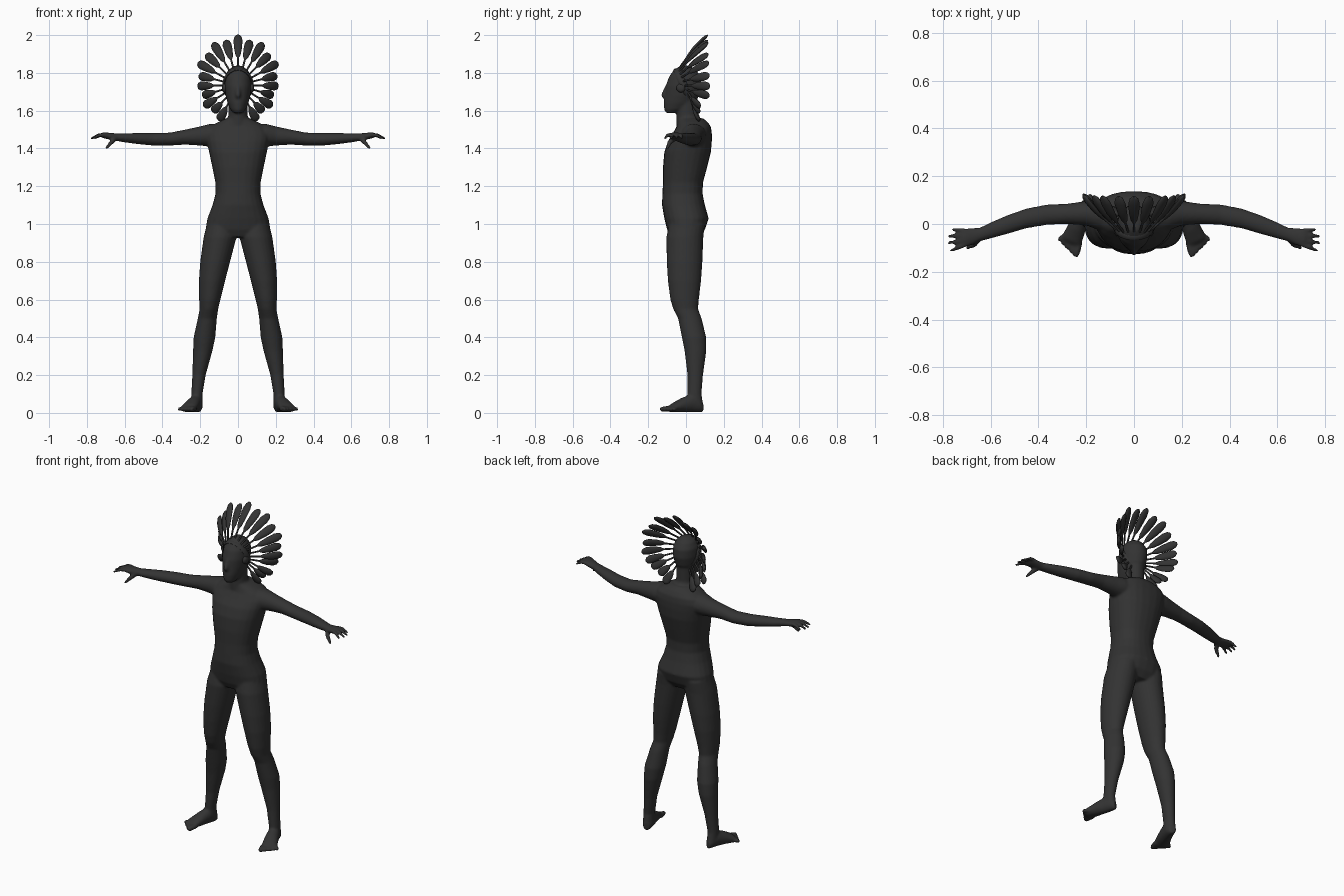
import bpy, bmesh, math
from mathutils import Vector as V

mat = bpy.data.materials.new("charcoal")
mat.diffuse_color = (0.033, 0.033, 0.033, 1)


def rings(bm, secs, n=20, power=2.0):
    """Closed loft through (centre, u, v) superelliptic sections."""
    loops = []
    for c, u, v in secs:
        loop = []
        for i in range(n):
            a = 2 * math.pi * i / n
            ca, sa = math.cos(a), math.sin(a)
            e = 2 / power
            loop.append(bm.verts.new(V(c) + V(u) * math.copysign(abs(ca) ** e, ca)
                                     + V(v) * math.copysign(abs(sa) ** e, sa)))
        loops.append(loop)
    faces = [bm.faces.new(loops[0]), bm.faces.new(loops[-1])]
    for a, b in zip(loops, loops[1:]):
        for i in range(n):
            j = (i + 1) % n
            faces.append(bm.faces.new((a[i], a[j], b[j], b[i])))
    bmesh.ops.recalc_face_normals(bm, faces=faces)


def stack(bm, rows, s=1, power=2.0):
    """Rows (z, x0, x1, y0, y1), mirrored in x by s."""
    rings(bm, [((s * (a + b) / 2, (c + d) / 2, z), ((b - a) / 2, 0, 0), (0, (d - c) / 2, 0))
               for z, a, b, c, d in rows], 24, power)


def sweep(bm, pts, side, wide, thick, n=10):
    """Tube through points, wide along side and thick across it."""
    pts = [V(p) for p in pts]
    secs = []
    for i, p in enumerate(pts):
        d = (pts[min(i + 1, len(pts) - 1)] - pts[max(i - 1, 0)]).normalized()
        w = V(side)
        w = (w - d * w.dot(d)).normalized()
        secs.append((p, w * wide[i], d.cross(w) * thick[i]))
    rings(bm, secs, n)


def finish(name, bm, angle=60):
    me = bpy.data.meshes.new(name)
    bm.to_mesh(me)
    bm.free()
    me.materials.append(mat)
    ob = bpy.data.objects.new(name, me)
    bpy.context.collection.objects.link(ob)
    bpy.ops.object.select_all(action='DESELECT')
    ob.select_set(True)
    bpy.context.view_layer.objects.active = ob
    bpy.ops.object.shade_smooth_by_angle(angle=math.radians(angle))
    return ob


bm = bmesh.new()
# torso
stack(bm, [(z, -w, w, a, b) for z, w, a, b in [
    (0.93, 0.14, -0.08, 0.07), (0.97, 0.172, -0.10, 0.10), (1.03, 0.162, -0.115, 0.12),
    (1.10, 0.135, -0.127, 0.10), (1.16, 0.119, -0.125, 0.088), (1.22, 0.12, -0.122, 0.09),
    (1.30, 0.136, -0.122, 0.112), (1.38, 0.153, -0.115, 0.132), (1.44, 0.165, -0.095, 0.137),
    (1.48, 0.17, -0.07, 0.137), (1.515, 0.15, -0.05, 0.132), (1.54, 0.105, -0.045, 0.115),
    (1.56, 0.06, -0.045, 0.09)]], power=2.3)
# neck
stack(bm, [(1.52, -0.06, 0.06, -0.05, 0.09), (1.58, -0.05, 0.05, -0.05, 0.06),
           (1.68, -0.05, 0.05, -0.05, 0.06)])
# head
stack(bm, [(z, -w, w, a, b) for z, w, a, b in [
    (1.588, 0.022, -0.105, -0.05), (1.605, 0.04, -0.116, 0.0), (1.64, 0.055, -0.118, 0.045),
    (1.68, 0.066, -0.113, 0.07), (1.73, 0.073, -0.108, 0.082), (1.78, 0.07, -0.09, 0.078),
    (1.815, 0.052, -0.065, 0.055), (1.838, 0.02, -0.03, 0.02)]])
# nose
sweep(bm, [(0, -0.103, 1.73), (0, -0.122, 1.68), (0, -0.115, 1.67)], (1, 0, 0),
      [0.008, 0.014, 0.012], [0.008, 0.012, 0.008])

for s in (-1, 1):
    # leg
    stack(bm, [(z, a, b, c, d) for z, a, b, c, d in [
        (1.00, 0.01, 0.165, -0.09, 0.10), (0.93, 0.008, 0.182, -0.104, 0.092),
        (0.80, 0.042, 0.2, -0.102, 0.087), (0.70, 0.068, 0.207, -0.096, 0.08),
        (0.60, 0.093, 0.206, -0.083, 0.068), (0.55, 0.105, 0.203, -0.068, 0.064),
        (0.50, 0.112, 0.213, -0.042, 0.083), (0.40, 0.12, 0.235, -0.022, 0.107),
        (0.33, 0.135, 0.238, -0.008, 0.108), (0.20, 0.171, 0.242, 0.008, 0.09),
        (0.10, 0.188, 0.247, 0.008, 0.082), (0.05, 0.188, 0.247, 0.008, 0.09)]], s)
    # foot
    rings(bm, [((s * x, y, h / 2 + 0.003), (s * 0.91 * w, 0.41 * w, 0), (0, 0, h / 2))
               for x, y, w, h in [(0.208, 0.088, 0.018, 0.05), (0.213, 0.065, 0.03, 0.08),
                                  (0.225, 0.025, 0.035, 0.095), (0.243, -0.025, 0.04, 0.075),
                                  (0.262, -0.07, 0.045, 0.048), (0.267, -0.082, 0.042, 0.035)]])
    # toes
    for i in range(5):
        t = i / 4
        r = 0.015 - 0.005 * t
        a = V((s * (0.23 + 0.066 * t), -0.08 + 0.03 * t, 0.024))
        b = V((s * (0.245 + 0.073 * t), -0.138 + 0.068 * t, 0.018))
        sweep(bm, [a, a.lerp(b, 0.7), b], (1, 0, 0), [r, r, r * 0.7], [r, r, r * 0.7])
    # arm, wrist and palm
    rings(bm, [((s * x, (a + b) / 2, (c + d) / 2), (0, (b - a) / 2, 0), (0, 0, (d - c) / 2))
               for x, a, b, c, d in [
                   (0.09, -0.04, 0.11, 1.40, 1.53), (0.15, -0.025, 0.106, 1.41, 1.53),
                   (0.20, -0.006, 0.096, 1.415, 1.517), (0.28, 0, 0.085, 1.42, 1.5),
                   (0.36, -0.003, 0.082, 1.415, 1.484), (0.45, -0.018, 0.065, 1.415, 1.482),
                   (0.53, -0.042, 0.037, 1.423, 1.482), (0.60, -0.061, 0.007, 1.432, 1.48),
                   (0.645, -0.073, -0.015, 1.44, 1.48), (0.68, -0.09, -0.016, 1.447, 1.483),
                   (0.71, -0.097, -0.02, 1.453, 1.486), (0.722, -0.093, -0.026, 1.458, 1.482)]])
    # fingers
    for i, tip in enumerate([(0.762, -0.022), (0.779, -0.05), (0.779, -0.08), (0.768, -0.112)]):
        a = V((s * 0.70, -0.03 - 0.018 * i, 1.472))
        b = V((s * tip[0], tip[1], 1.452))
        sweep(bm, [a, a.lerp(b, 0.5) + V((0, 0, 0.008)), b], (0, 1, 0),
              [0.011, 0.01, 0.007], [0.011, 0.01, 0.007])
    # thumb
    sweep(bm, [(s * 0.65, -0.06, 1.455), (s * 0.672, -0.088, 1.43), (s * 0.70, -0.10, 1.398)],
          (0, 1, 0), [0.015, 0.013, 0.008], [0.014, 0.012, 0.007])

body = finish("body", bm)
fuse = body.modifiers.new("fuse", 'REMESH')
fuse.mode = 'VOXEL'
fuse.voxel_size = 0.007
fuse.use_smooth_shade = True
soft = body.modifiers.new("soften", 'SMOOTH')
soft.factor = 0.5
soft.iterations = 4

# feather fan, swept backwards
bm = bmesh.new()
N = 21
roots = []
for i in range(N):
    t = 2 * i / (N - 1) - 1
    a = math.radians(152) * t
    up = math.cos(a)
    out = V((math.sin(a), 0, up))
    tang = V((math.cos(a), 0, -math.sin(a)))
    r0 = 0.085
    r1 = 0.205 + 0.053 * max(0, up) ** 0.8 + (0.008 if i % 2 == 0 else -0.01)
    back = 0.115 if up > -0.5 else 0.07
    root = V((0, -0.005 - 0.035 * up, 1.735)) + out * r0
    tip = V((0, back + 0.012 * (1 - abs(up)), 1.735)) + out * r1
    roots.append(root)
    bow = out * 0.012
    fr = [0, 0.28, 0.36, 0.55, 0.8, 0.94, 1.0]
    pts = [root.lerp(tip, f) + bow * math.sin(math.pi * f) for f in fr]
    sweep(bm, pts, tang, [0.005, 0.005, 0.014, 0.021, 0.024, 0.018, 0.006],
          [0.005, 0.005, 0.008, 0.011, 0.011, 0.008, 0.003])
finish("feathers", bm)

# headband carrying the feather roots
bm = bmesh.new()
pts = [V((p.x * 0.87, p.y - 0.008, 1.735 + (p.z - 1.735) * 0.94)) for p in roots]
sweep(bm, pts, (0, 1, 0), [0.02] * N, [0.01] * N, 8)
# side rosettes
for s in (-1, 1):
    sweep(bm, [(s * 0.062, -0.025, 1.72), (s * 0.078, -0.028, 1.72), (s * 0.084, -0.029, 1.72)],
          (0, 0, 1), [0.025, 0.024, 0.012], [0.025, 0.024, 0.012], 12)
finish("headband", bm)
